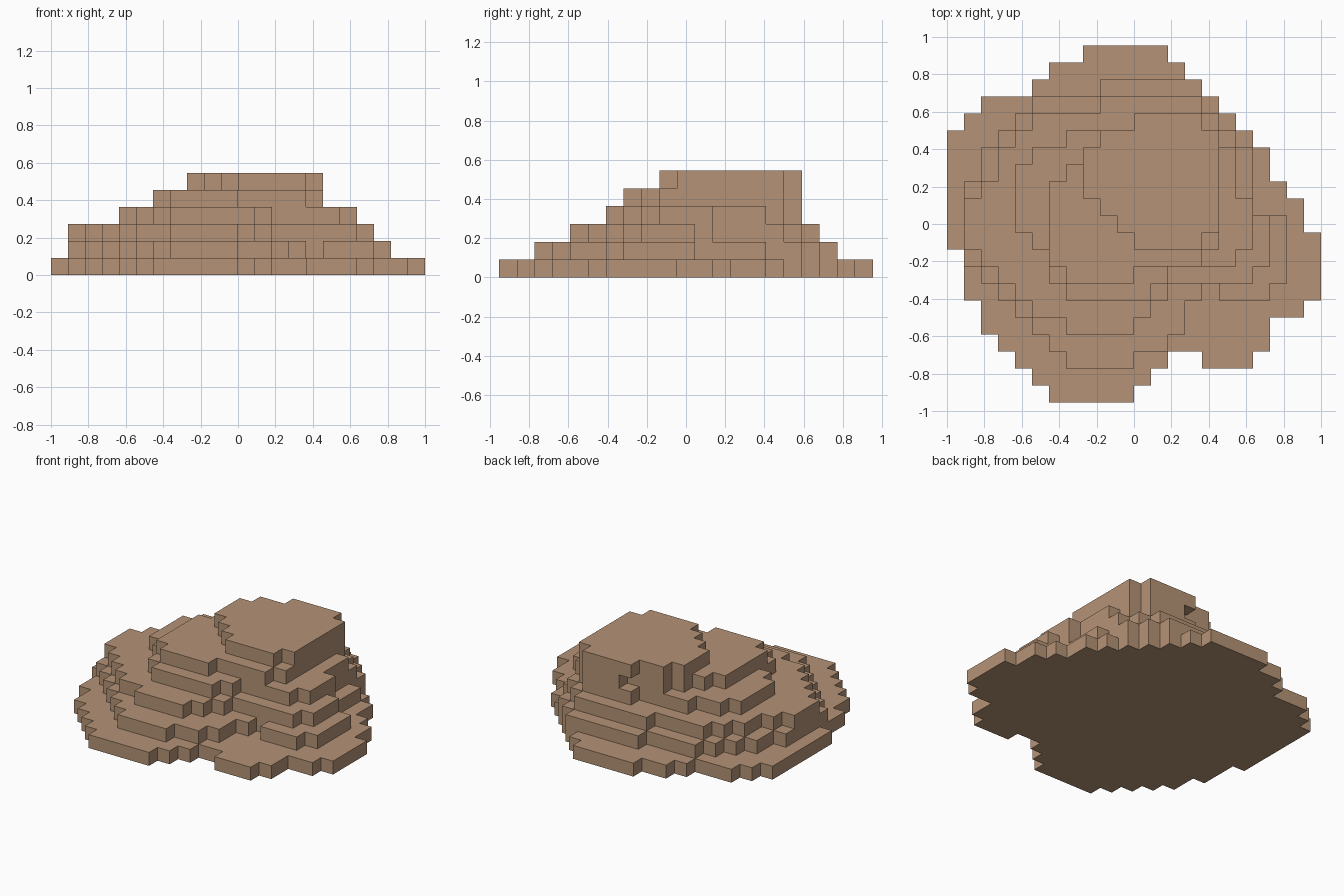
import bpy, bmesh

if "Cube" in bpy.data.objects:
    bpy.data.objects.remove(bpy.data.objects["Cube"])

S = 1 / 11            # size of one block
NX, NY = 22, 21       # footprint in blocks
cells = set()


def crossings(outline, y):
    """Sorted x positions where the outline crosses the row centre y."""
    xs = []
    for (x0, y0), (x1, y1) in zip(outline, outline[1:] + outline[:1]):
        if (y0 <= y) != (y1 <= y):
            xs.append(x0 + (x1 - x0) * (y - y0) / (y1 - y0))
    return sorted(xs)


def terrace(level, outline):
    """Fill a simple contour outline with whole blocks, row by row."""
    for j in range(NY):
        xs = crossings(outline, j + 0.5)
        for a, b in zip(xs[::2], xs[1::2]):
            cells.update((i, j, level) for i in range(round(a), round(b)))


# Contours of the hill in block units, ground level first
terrace(0, [(6.5, 0), (2, 4.5), (.2, 9.5), (0, 15.5), (2.4, 17.5), (4.6, 18.5), (8.6, 21), (12.6, 21),
            (18.8, 14.5), (22, 9.3), (22, 6.5), (19.2, 4.5), (19, 3), (13.5, 3), (11, 0)])
terrace(1, [(7.5, 2), (1, 8.5), (.75, 12.5), (4.75, 17.5), (11, 19), (14.8, 19), (18, 14.5),
            (18, 11), (20, 11), (20, 7.2), (19, 6), (14, 6), (14, 4), (10.6, 2)])
terrace(2, [(7.2, 4), (.6, 9.5), (1, 11.5), (5, 16.5), (11, 18), (14.6, 18), (17, 15.3),
            (17, 12.7), (19, 10.6), (19, 8.4), (18, 7), (13.4, 7), (10.4, 4)])
terrace(3, [(7.2, 6), (4.4, 10.5), (4, 13.5), (6.9, 15.5), (13, 17), (14.5, 17), (16.6, 14.6),
            (18, 11), (18, 9.4), (17, 8), (13.4, 8), (11.6, 6)])
terrace(4, [(7.1, 7), (6, 9), (6, 12), (9, 15.5), (13.5, 17), (14.6, 17), (16, 15.5),
            (16, 9.5), (15, 8), (11, 8), (11, 7)])
terrace(5, [(11.5, 9), (8, 12.5), (7.7, 14.5), (11.8, 17), (14.5, 17), (16, 15.5),
            (16, 10.5), (14.5, 9)])

cells.update((i, 2, 0) for i in range(15, 18))   # front right foot
cells.discard((15, 6, 1))                        # notch in the second terrace

# Keep only the outer faces of the blocks
bm = bmesh.new()
verts = {}


def vert(p):
    if p not in verts:
        verts[p] = bm.verts.new(((p[0] - NX / 2) * S, (p[1] - NY / 2) * S, p[2] * S))
    return verts[p]


for c in sorted(cells):
    for axis in range(3):
        u, v = (axis + 1) % 3, (axis + 2) % 3
        for side in (0, 1):
            n = list(c)
            n[axis] += 1 if side else -1
            if tuple(n) in cells:
                continue
            quad = []
            for du, dv in ((0, 0), (1, 0), (1, 1), (0, 1)):
                p = list(c)
                p[axis] += side
                p[u] += du
                p[v] += dv
                quad.append(vert(tuple(p)))
            bm.faces.new(quad if side else quad[::-1])

# One flat earth colour
earth = bpy.data.materials.new("earth brown")
earth.diffuse_color = (0.46, 0.29, 0.18, 1)
earth.use_nodes = True
earth.node_tree.nodes["Principled BSDF"].inputs["Base Color"].default_value = earth.diffuse_color

mesh = bpy.data.meshes.new("stepped_hill")
bm.to_mesh(mesh)
bm.free()
mesh.materials.append(earth)
hill = bpy.data.objects.new("stepped_hill", mesh)
bpy.context.collection.objects.link(hill)
